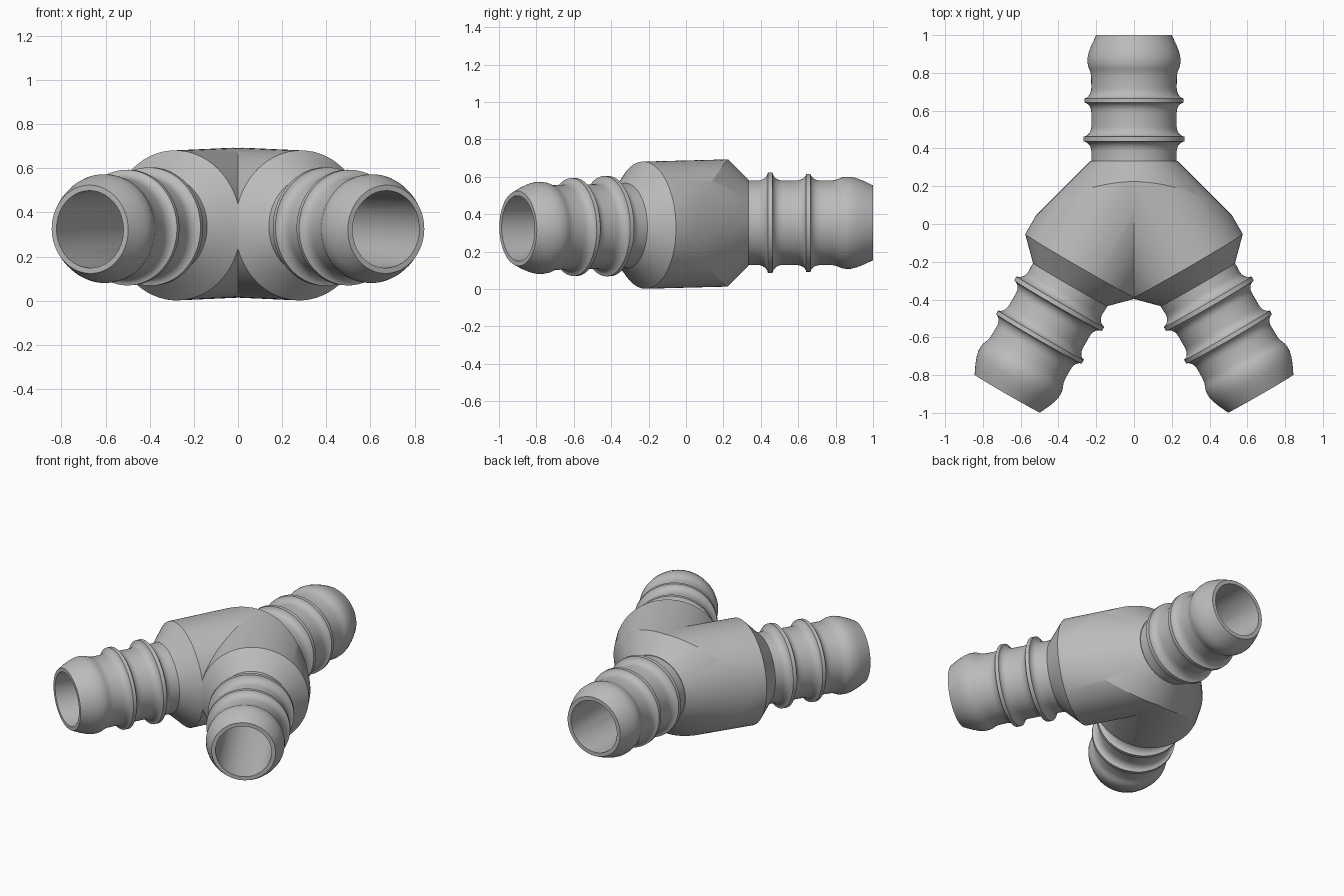
import bpy, bmesh, math
from mathutils import Matrix, Vector

if "Cube" in bpy.data.objects:
    bpy.data.objects.remove(bpy.data.objects["Cube"])

SEG = 96
ZC = 0.354                      # height of the junction
JY = 0.264                      # y where the three axes meet
SHIFT = 0.342                   # slanted arms are this much longer

plastic = bpy.data.materials.new("grey_plastic")
plastic.diffuse_color = (0.5, 0.5, 0.5, 1)
plastic.use_nodes = True
plastic.node_tree.nodes["Principled BSDF"].inputs["Base Color"].default_value = plastic.diffuse_color


def flank(x0, x1, r0, r1, n=7):
    """Concave quarter arc from (x0, r0), flat, up to (x1, r1), steep."""
    return [(x0 + (x1 - x0) * math.sin(a), r0 + (r1 - r0) * (1 - math.cos(a)))
            for a in [math.radians(84) * i / (n - 1) for i in range(n)]]


def ridge(x0, xa, xb, x1, r, top):
    return flank(x0, xa, r, top) + flank(x1, xb, r, top)[::-1]


# hose barb profile: (distance along axis, radius)
barb = (ridge(0.385, 0.438, 0.462, 0.515, 0.226, 0.273)
        + ridge(0.59, 0.643, 0.665, 0.72, 0.226, 0.266)
        + [(0.785, 0.227), (0.805, 0.231), (0.82, 0.237), (0.835, 0.243),
           (0.855, 0.246), (0.88, 0.246), (0.91, 0.239), (0.95, 0.224), (1.0, 0.2)])


def lathe(profile, matrix):
    """Closed solid of revolution about local z, placed by matrix."""
    bm = bmesh.new()
    rings = [[bm.verts.new((r * math.cos(2 * math.pi * i / SEG),
                            r * math.sin(2 * math.pi * i / SEG), t))
              for i in range(SEG)] for t, r in profile]
    for a, b in zip(rings, rings[1:]):
        for i in range(SEG):
            j = (i + 1) % SEG
            bm.faces.new((a[i], a[j], b[j], b[i]))
    bm.faces.new(rings[0][::-1])
    bm.faces.new(rings[-1])
    bm.transform(matrix)
    return bm


def mitre(bm):
    """Keep the x > 0 half, mirror it and weld along x = 0."""
    bmesh.ops.bisect_plane(bm, geom=bm.verts[:] + bm.edges[:] + bm.faces[:], dist=1e-5,
                           plane_co=(0, 0, 0), plane_no=(1, 0, 0), clear_inner=True)
    dup = bmesh.ops.duplicate(bm, geom=bm.verts[:] + bm.edges[:] + bm.faces[:])["geom"]
    for v in dup:
        if isinstance(v, bmesh.types.BMVert):
            v.co.x = -v.co.x
    bmesh.ops.remove_doubles(bm, verts=bm.verts[:], dist=1e-4)
    bmesh.ops.recalc_face_normals(bm, faces=bm.faces[:])
    return bm


def make(name, bm):
    bmesh.ops.recalc_face_normals(bm, faces=bm.faces[:])
    me = bpy.data.meshes.new(name)
    bm.to_mesh(me)
    bm.free()
    me.materials.append(plastic)
    ob = bpy.data.objects.new(name, me)
    bpy.context.collection.objects.link(ob)
    return ob


def boolean(ob, other, operation):
    mod = ob.modifiers.new(operation.lower(), 'BOOLEAN')
    mod.object, mod.operation, mod.solver = other, operation, 'EXACT'
    bpy.context.view_layer.objects.active = ob
    bpy.ops.object.modifier_apply(modifier=mod.name)
    bpy.data.objects.remove(other)


# frames: straight arm along +y, slanted arm towards front right, dipping slightly
straight = Matrix.Translation((0, 0, ZC)) @ Vector((0, 1, 0)).to_track_quat('Z', 'Y').to_matrix().to_4x4()
axis = Vector((0.5, -0.866, -0.0227)).normalized()
slanted = Matrix.Translation((0, JY, ZC)) @ axis.to_track_quat('Z', 'Y').to_matrix().to_4x4()

# two slanted arms: thick body, chamfered shoulder, hose barb
arm = [(-0.6, 0.34), (0.563, 0.34), (0.675, 0.228)] + [(t + SHIFT, r) for t, r in barb]
fitting = make("hose_fitting", mitre(lathe(arm, slanted)))

# conical shoulder around the straight arm
boolean(fitting, make("shoulder_cone", lathe([(-1.5, 2.064), (0.334, 0.23)], straight)), 'INTERSECT')

# straight hose barb
boolean(fitting, make("straight_barb", lathe([(0.2, 0.226)] + barb, straight)), 'UNION')

# bores
boolean(fitting, make("slanted_bores", mitre(lathe([(-0.5, 0.175), (1.5, 0.175)], slanted))), 'DIFFERENCE')
boolean(fitting, make("straight_bore", lathe([(0.25, 0.1745), (1.2, 0.1745)], straight)), 'DIFFERENCE')

bpy.ops.object.select_all(action='DESELECT')
fitting.select_set(True)
bpy.context.view_layer.objects.active = fitting
bpy.ops.object.shade_smooth_by_angle(angle=math.radians(25))
